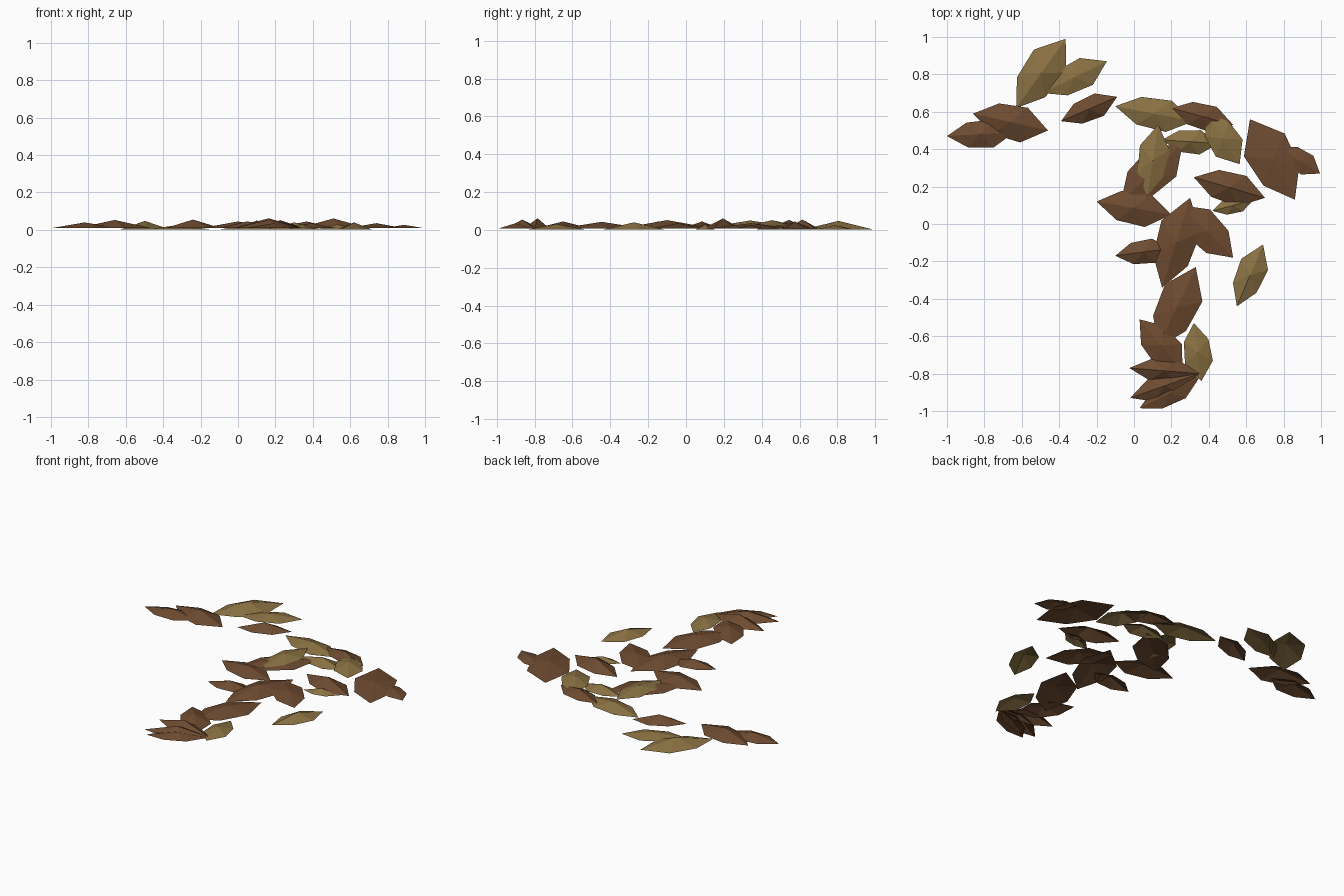
import bpy
from mathutils import Vector


def make_material(name, rgb):
    mat = bpy.data.materials.new(name)
    mat.diffuse_color = (*rgb, 1.0)
    return mat


brown = make_material("dry brown", (0.155, 0.070, 0.030))
tan = make_material("faded tan", (0.255, 0.165, 0.055))

# Outline stations: fraction along the leaf, share of the half width
STATIONS = [(0.30, 0.88), (0.68, 1.0)]


def leaf(name, mat, base, x0, y0, x1, y1, width, peak):
    """Six-sided folded leaf from stem to tip with a raised middle."""
    stem, tip = Vector((x0, y0, base)), Vector((x1, y1, base))
    axis = tip - stem
    side = Vector((-axis.y, axis.x, 0)).normalized() * width / 2
    left = [stem + axis * t + side * w for t, w in STATIONS]
    right = [stem + axis * t - side * w for t, w in reversed(STATIONS)]
    verts = [stem] + right[::-1] + [tip] + left[::-1]
    centre = stem + axis * 0.5
    centre.z = peak
    n = len(verts)
    faces = [(i, (i + 1) % n, n) for i in range(n)]
    mesh = bpy.data.meshes.new(name)
    mesh.from_pydata(verts + [centre], [], faces)
    mesh.materials.append(mat)
    obj = bpy.data.objects.new(name, mesh)
    bpy.context.collection.objects.link(obj)


# Stem x, y, tip x, y, width, peak height
BROWN = [
    (-1.00, 0.47, -0.64, 0.49, 0.15, 0.040),
    (-0.86, 0.59, -0.46, 0.50, 0.19, 0.053),
    (-0.39, 0.55, -0.09, 0.68, 0.13, 0.055),
    (0.20, 0.62, 0.53, 0.53, 0.14, 0.045),
    (0.86, 0.13, 0.62, 0.56, 0.25, 0.036),
    (0.78, 0.41, 0.995, 0.27, 0.12, 0.027),
    (0.32, 0.25, 0.70, 0.14, 0.17, 0.061),
    (-0.07, 0.12, 0.26, 0.43, 0.21, 0.032),
    (-0.20, 0.12, 0.20, 0.05, 0.18, 0.045),
    (0.15, -0.34, 0.30, 0.14, 0.22, 0.052),
    (0.53, -0.18, 0.25, 0.10, 0.19, 0.036),
    (-0.10, -0.17, 0.20, -0.13, 0.13, 0.046),
    (0.13, -0.66, 0.33, -0.23, 0.22, 0.043),
    (0.03, -0.51, 0.26, -0.79, 0.18, 0.045),
    (-0.025, -0.77, 0.35, -0.80, 0.13, 0.062),
    (-0.02, -0.93, 0.35, -0.80, 0.14, 0.055),
    (0.03, -0.985, 0.35, -0.82, 0.13, 0.035),
]
TAN = [
    (-0.63, 0.62, -0.365, 0.99, 0.21, 0.048),
    (-0.49, 0.70, -0.145, 0.87, 0.16, 0.026),
    (-0.10, 0.63, 0.32, 0.55, 0.17, 0.037),
    (0.15, 0.45, 0.45, 0.43, 0.13, 0.040),
    (0.39, 0.59, 0.565, 0.32, 0.17, 0.052),
    (0.42, 0.07, 0.64, 0.13, 0.09, 0.030),
    (0.07, 0.15, 0.13, 0.53, 0.16, 0.050),
    (0.55, -0.44, 0.69, -0.11, 0.155, 0.040),
    (0.32, -0.53, 0.36, -0.84, 0.15, 0.032),
]

# Brown leaves lie slightly higher than the tan ones
for i, row in enumerate(BROWN):
    leaf(f"brown_leaf_{i + 1}", brown, 0.009, *row)
for i, row in enumerate(TAN):
    leaf(f"tan_leaf_{i + 1}", tan, 0.002 if i not in (4, 6) else 0.02, *row)
